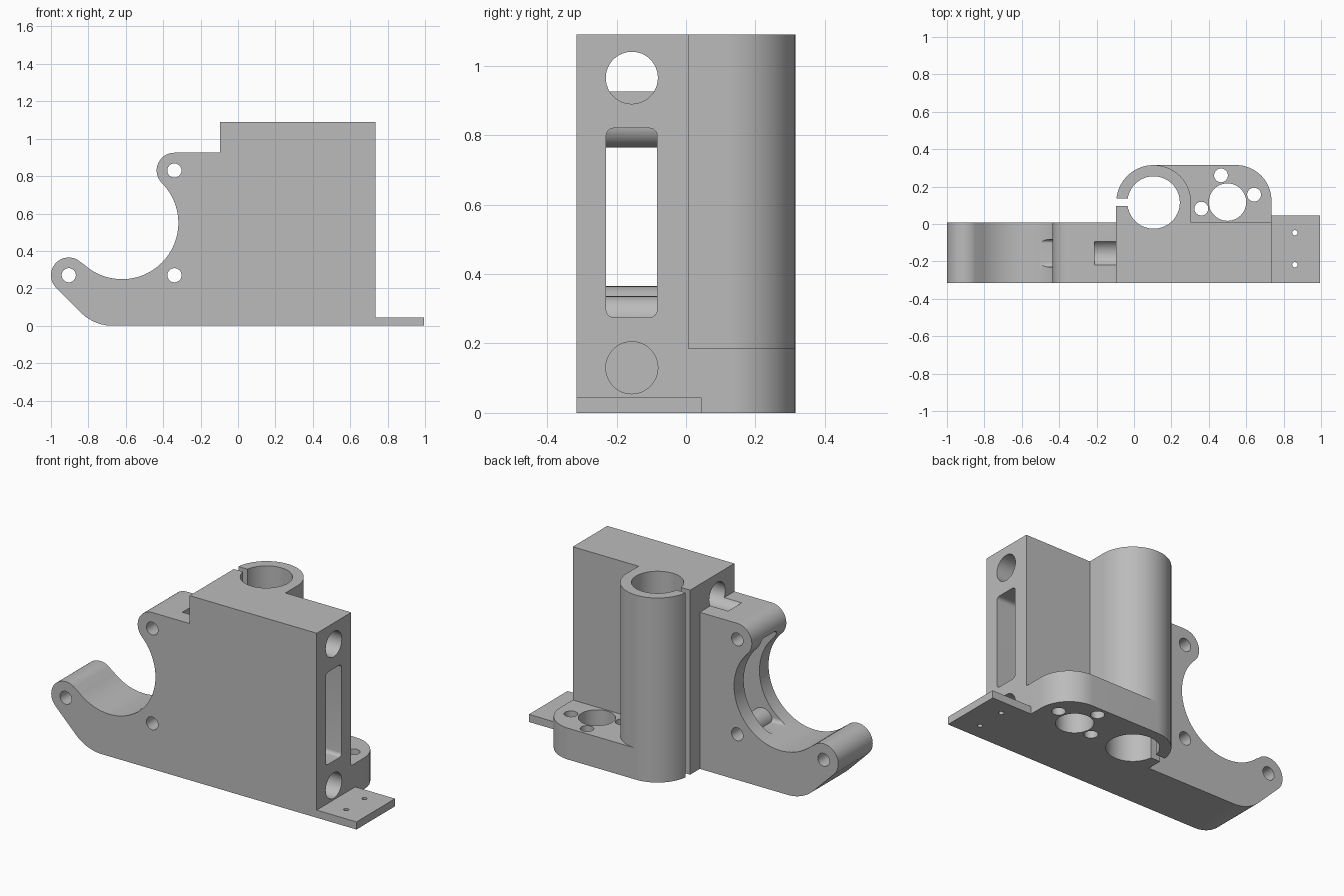
import bpy, bmesh
from math import radians, cos, sin

cube = bpy.data.objects.get("Cube")
if cube:
    bpy.data.objects.remove(cube, do_unlink=True)

grey = bpy.data.materials.new("plain_grey")
grey.use_nodes = True
colour = (0.5, 0.5, 0.5, 1)
grey.diffuse_color = colour
grey.node_tree.nodes["Principled BSDF"].inputs["Base Color"].default_value = colour


def arc(cx, cy, r, start, end, steps=24):
    angles = [radians(start + (end - start) * i / steps) for i in range(steps + 1)]
    return [(cx + r * cos(a), cy + r * sin(a)) for a in angles]


def prism(name, outline, axis, low, high):
    """Extrude a closed 2D outline along an axis."""
    place = {"x": lambda p, d: (d, p[0], p[1]),
             "y": lambda p, d: (p[0], d, p[1]),
             "z": lambda p, d: (p[0], p[1], d)}[axis]
    bm = bmesh.new()
    base = bm.faces.new([bm.verts.new(place(p, low)) for p in outline])
    top = bmesh.ops.extrude_face_region(bm, geom=[base])["geom"]
    shift = place((0, 0), high - low)
    bmesh.ops.translate(bm, vec=shift, verts=[v for v in top if isinstance(v, bmesh.types.BMVert)])
    bmesh.ops.recalc_face_normals(bm, faces=bm.faces)
    mesh = bpy.data.meshes.new(name)
    bm.to_mesh(mesh)
    bm.free()
    mesh.materials.append(grey)
    obj = bpy.data.objects.new(name, mesh)
    bpy.context.collection.objects.link(obj)
    return obj


def rod(name, cx, cy, r, axis, low, high, steps=48):
    return prism(name, arc(cx, cy, r, 0, 360, steps)[:-1], axis, low, high)


def rect(x0, y0, x1, y1):
    return [(x0, y0), (x1, y0), (x1, y1), (x0, y1)]


def combine(target, other, operation):
    """Apply a boolean and discard the helper."""
    other.hide_render = True
    mod = target.modifiers.new(operation, "BOOLEAN")
    mod.operation = operation
    mod.solver = "EXACT"
    mod.object = other
    bpy.context.view_layer.objects.active = target
    bpy.ops.object.modifier_apply(modifier=mod.name)
    bpy.data.objects.remove(other, do_unlink=True)


FRONT, BACK, RIGHT, STEP, TOP = -0.315, 0.007, 0.735, -0.095, 1.09
BORE_X, BORE_Y = 0.105, 0.115
bolts = [(-0.34, 0.83), (-0.34, 0.27), (-0.905, 0.27)]

# Main plate with stepped top, round saddle and hooked arm
outline = [(RIGHT, 0), (RIGHT, TOP), (STEP, TOP), (STEP, 0.925)]
outline += arc(*bolts[0], 0.095, 90, 225)
outline += arc(-0.62, 0.55, 0.301, 45, -135, 64)[1:-1]
outline += arc(*bolts[2], 0.095, 45, 225)
outline += arc(-0.67, 0.24, 0.24, 225, 270)
body = prism("bracket_body", outline, "y", FRONT, BACK)

# Rod clamp tower, rounded rear flange and thin side tab
tower = [(0.305, -0.1)] + arc(BORE_X, BORE_Y, 0.2, 0, 180, 48) + [(STEP, -0.1)]
combine(body, prism("clamp_tower", tower, "z", 0, TOP), "UNION")
flange = [(BORE_X, -0.05), (RIGHT, -0.05)] + arc(0.545, 0.125, 0.19, 0, 90) + [(BORE_X, 0.315)]
combine(body, prism("nut_flange", flange, "z", 0, 0.185), "UNION")
combine(body, prism("side_tab", rect(0.6, FRONT, 0.995, 0.045), "z", 0, 0.045), "UNION")

# Rod bore and clamp slit
combine(body, rod("bore", BORE_X, BORE_Y, 0.14, "z", -0.1, 1.2, 72), "DIFFERENCE")
combine(body, prism("slit", rect(-0.2, 0.097, 0.02, 0.137), "z", -0.1, 1.2), "DIFFERENCE")

# Lengthwise window, leaving round bosses about the saddle bolts
y0, y1, z0, z1, r = -0.23, -0.083, 0.275, 0.82, 0.022
corners = (arc(y1 - r, z1 - r, r, 0, 90, 6) + arc(y0 + r, z1 - r, r, 90, 180, 6)
           + arc(y0 + r, z0 + r, r, 180, 270, 6) + arc(y1 - r, z0 + r, r, 270, 360, 6))
window = prism("window", corners, "x", -0.6, 0.9)
for bx, bz in bolts[:2]:
    combine(window, rod("boss", bx, bz, 0.066, "y", -0.4, 0.1), "DIFFERENCE")
combine(body, window, "DIFFERENCE")

# Lengthwise round holes above and below the window
for z in (0.965, 0.13):
    combine(body, rod("long_hole", -0.156, z, 0.075, "x", -0.21, 0.9), "DIFFERENCE")

# Bolt holes through the plate
for bx, bz in bolts:
    combine(body, rod("bolt_hole", bx, bz, 0.038, "y", -0.4, 0.1, 32), "DIFFERENCE")

# Flange and tab holes
for x, y, radius in [(0.5, 0.117, 0.1), (0.465, 0.26, 0.037), (0.36, 0.082, 0.037),
                     (0.642, 0.157, 0.037), (0.86, -0.047, 0.014), (0.86, -0.218, 0.014)]:
    combine(body, rod("round_hole", x, y, radius, "z", -0.1, 0.3), "DIFFERENCE")

# Smooth curves, crisp edges
bpy.ops.object.select_all(action="DESELECT")
body.select_set(True)
bpy.context.view_layer.objects.active = body
bpy.ops.object.shade_smooth_by_angle(angle=radians(30))
